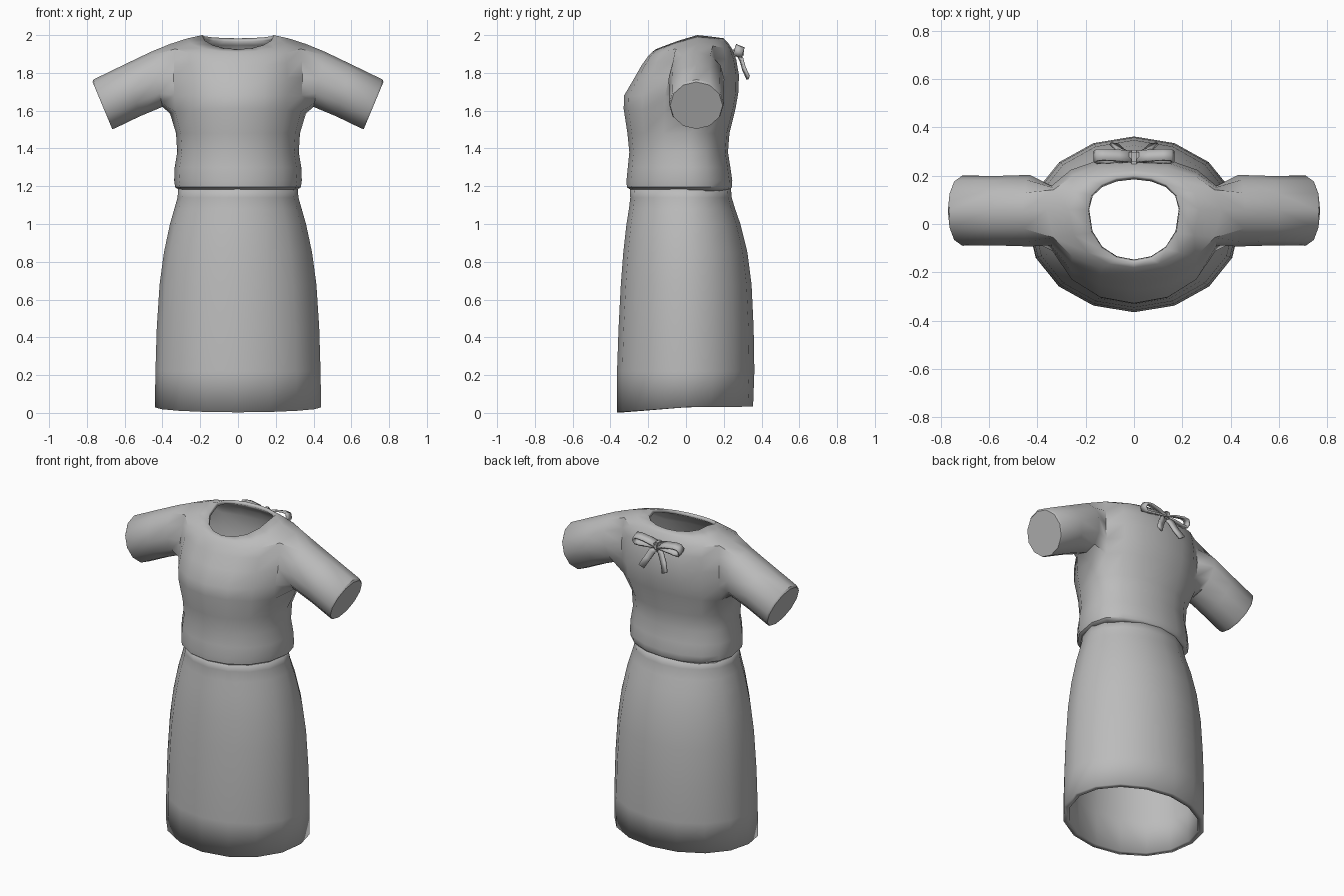
import bpy, bmesh, math

if "Cube" in bpy.data.objects:
    bpy.data.objects.remove(bpy.data.objects["Cube"])

grey = bpy.data.materials.new("grey_cloth")
grey.diffuse_color = (0.5, 0.5, 0.5, 1)
grey.use_nodes = True
grey.node_tree.nodes["Principled BSDF"].inputs["Base Color"].default_value = grey.diffuse_color
N = 16  # columns around the dress


def finish(name, bm, thickness=0.0, angle=40):
    bmesh.ops.recalc_face_normals(bm, faces=bm.faces)
    me = bpy.data.meshes.new(name)
    bm.to_mesh(me)
    bm.free()
    me.materials.append(grey)
    ob = bpy.data.objects.new(name, me)
    bpy.context.collection.objects.link(ob)
    if thickness:
        mod = ob.modifiers.new("cloth", 'SOLIDIFY')
        mod.thickness = thickness
        mod.offset = -1
    bpy.ops.object.select_all(action='DESELECT')
    ob.select_set(True)
    bpy.context.view_layer.objects.active = ob
    bpy.ops.object.shade_smooth_by_angle(angle=math.radians(angle))
    return ob


def ring(bm, hx, ys, zs, front, back, power=1.0):
    """Egg-shaped loop through a side point, a front (y, z) and a back (y, z)."""
    verts = []
    for i in range(N):
        a = 2 * math.pi * i / N
        s = math.sin(a)
        y, z = back if s > 0 else front
        k = abs(s)
        verts.append(bm.verts.new((hx * math.cos(a), ys + (y - ys) * k ** power,
                                   zs + (z - zs) * k)))
    return verts


def bridge(bm, a, b):
    n = len(a)
    for i in range(n):
        j = (i + 1) % n
        bm.faces.new((a[i], a[j], b[j], b[i]))


# Skirt: half width, front depth, back depth, height
bm = bmesh.new()
loops = [ring(bm, 0.44, 0, 0.03, (-0.365, 0.003), (0.355, 0.033))]
for hx, yf, yb, z in [(0.437, -0.365, 0.362, 0.22), (0.43, -0.357, 0.358, 0.45),
                      (0.415, -0.345, 0.347, 0.68), (0.392, -0.332, 0.325, 0.85),
                      (0.36, -0.315, 0.288, 1.0), (0.337, -0.302, 0.26, 1.08),
                      (0.32, -0.295, 0.242, 1.14), (0.316, -0.298, 0.238, 1.19)]:
    loops.append(ring(bm, hx, 0, z, (yf, z), (yb, z)))
for a, b in zip(loops, loops[1:]):
    bridge(bm, a, b)
finish("skirt", bm, 0.035)

# Bodice: level rings up to the chest, then rings that rise to the shoulders
bm = bmesh.new()
loops = []
for hx, yf, yb, z in [(0.305, -0.285, 0.23, 1.175), (0.333, -0.313, 0.243, 1.195),
                      (0.338, -0.315, 0.245, 1.23), (0.335, -0.308, 0.235, 1.3),
                      (0.322, -0.30, 0.222, 1.38), (0.328, -0.31, 0.23, 1.48)]:
    loops.append(ring(bm, hx, 0.02, z, (yf, z), (yb, z), 0.9))
base = len(loops)
for hx, zs, front, back in [(0.36, 1.585, (-0.33, 1.61), (0.262, 1.61)),
                            (0.365, 1.68, (-0.328, 1.68), (0.278, 1.70)),
                            (0.37, 1.78, (-0.275, 1.77), (0.28, 1.79)),
                            (0.365, 1.88, (-0.235, 1.84), (0.266, 1.87)),
                            (0.36, 1.953, (-0.203, 1.885), (0.245, 1.925)),
                            (0.27, 1.982, (-0.18, 1.91), (0.222, 1.96)),
                            (0.19, 2.0, (-0.16, 1.925), (0.2, 1.983))]:
    loops.append(ring(bm, hx, 0.06, zs, front, back, 0.85))
for a, b in zip(loops, loops[1:]):
    bridge(bm, a, b)

# Armholes and sleeves, closed at the cuffs
spare = []
for side, col in ((1, 0), (-1, N // 2)):
    rows = loops[base:base + 5]
    bc, fc = (col + side) % N, (col - side) % N
    prev = ([rows[0][col]] + [r[bc] for r in rows] + [rows[4][col]]
            + [r[fc] for r in reversed(rows)])
    spare += [r[col] for r in rows[1:4]]
    for top, bot, ry in [((0.46, 1.912), (0.40, 1.62), 0.148),
                         ((0.60, 1.845), (0.52, 1.57), 0.144),
                         ((0.765, 1.765), (0.655, 1.505), 0.145),
                         ((0.77, 1.752), (0.666, 1.503), 0.139)]:
        cur = []
        for i in range(12):
            a = math.pi * i / 6
            k = (1 - math.cos(a)) / 2
            cur.append(bm.verts.new((side * (bot[0] + (top[0] - bot[0]) * k),
                                     0.055 + ry * math.sin(a),
                                     bot[1] + (top[1] - bot[1]) * k)))
        bridge(bm, prev, cur)
        prev = cur
    bm.faces.new(prev)
bmesh.ops.delete(bm, geom=spare, context='VERTS')
finish("bodice_with_sleeves", bm, 0.022)


def ribbon(name, path, across, closed=False, thickness=0.012):
    """Flat band following a path, spread along the 'across' vector."""
    bm = bmesh.new()
    rails = [[bm.verts.new([p[i] + s * across[i] for i in range(3)]) for p in path]
             for s in (-0.5, 0.5)]
    n = len(path)
    for i in range(n if closed else n - 1):
        j = (i + 1) % n
        bm.faces.new((rails[0][i], rails[0][j], rails[1][j], rails[1][i]))
    finish(name, bm, thickness)


# Bow at the back of the neck: two loops, two tails and a knot
for side, label in ((1, "right"), (-1, "left")):
    outline = [(0.01, 0.008), (0.06, 0.024), (0.12, 0.034), (0.155, 0.03), (0.168, 0.004),
               (0.155, -0.022), (0.12, -0.022), (0.06, -0.014), (0.01, -0.008)]
    ribbon("bow_loop_" + label,
           [(side * x, 0.278 + 0.3 * z, 1.91 + z) for x, z in outline],
           (0, 0.045, -0.018), True)
    ribbon("bow_tail_" + label,
           [(side * x, y, z) for x, y, z in
            [(0.005, 0.285, 1.90), (0.03, 0.30, 1.87), (0.055, 0.312, 1.825), (0.08, 0.335, 1.775)]],
           (side * 0.034, 0.006, 0.018))

bm = bmesh.new()
bmesh.ops.create_cube(bm, size=1)
for v in bm.verts:
    v.co = (v.co.x * 0.04, 0.278 + v.co.y * 0.058, 1.908 + v.co.z * 0.05)
bmesh.ops.bevel(bm, geom=bm.edges[:], offset=0.01, segments=2, affect='EDGES')
finish("bow_knot", bm)
